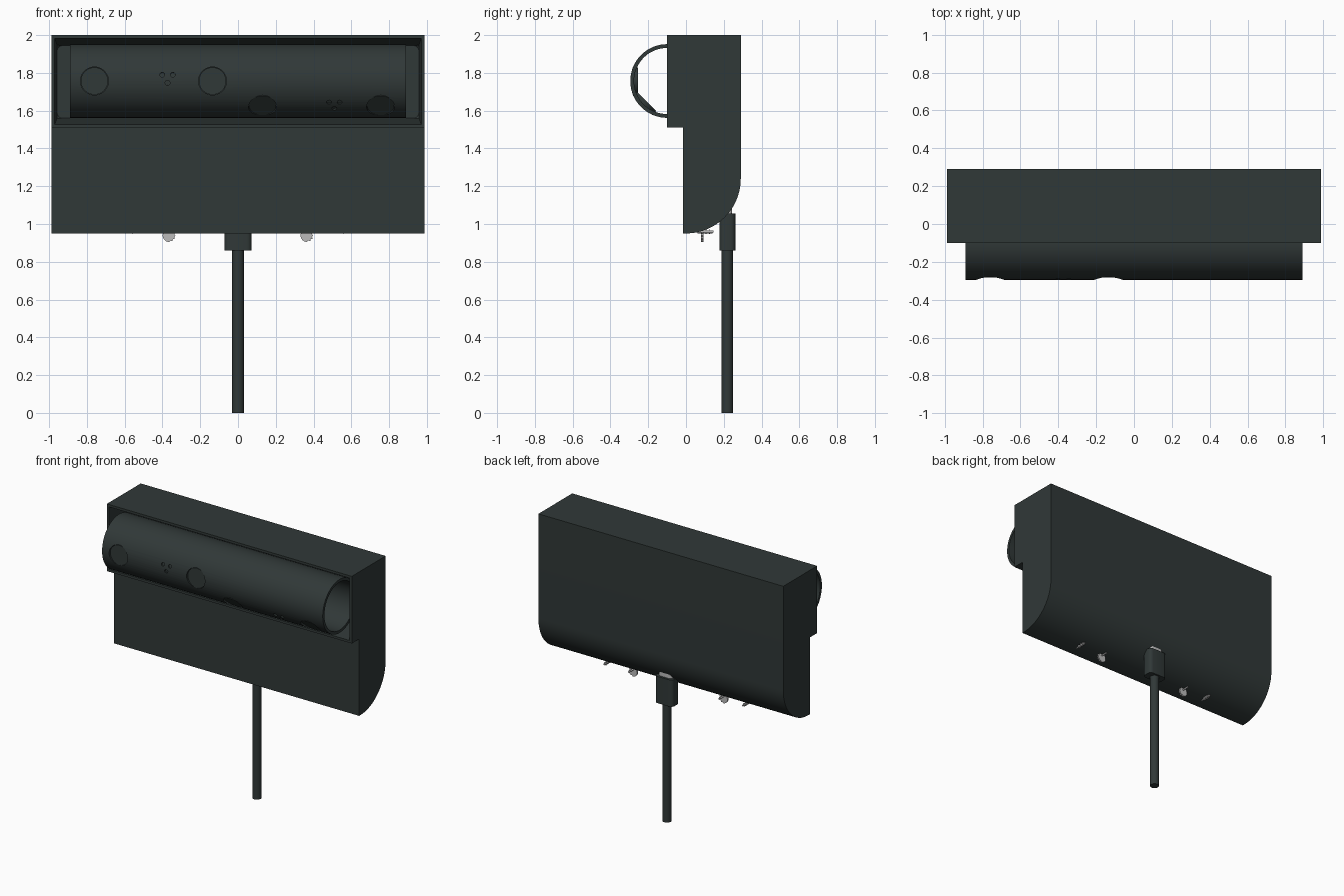
import bpy, bmesh, math
from mathutils import Vector, Matrix

cube = bpy.data.objects.get("Cube")
if cube:
    bpy.data.objects.remove(cube, do_unlink=True)


def material(name, rgb):
    m = bpy.data.materials.new(name)
    m.use_nodes = True
    m.diffuse_color = (*rgb, 1)
    bsdf = m.node_tree.nodes["Principled BSDF"]
    bsdf.inputs["Base Color"].default_value = (*rgb, 1)
    bsdf.inputs["Roughness"].default_value = 0.6
    return m


DARK = material("dark slate plastic", (0.03, 0.04, 0.039))
METAL = material("light grey metal", (0.5, 0.5, 0.5))
parts = []


def finish(bm, name, mat):
    bmesh.ops.recalc_face_normals(bm, faces=bm.faces[:])
    mesh = bpy.data.meshes.new(name)
    bm.to_mesh(mesh)
    bm.free()
    mesh.materials.append(mat)
    ob = bpy.data.objects.new(name, mesh)
    bpy.context.collection.objects.link(ob)
    parts.append(ob)
    return ob


def add_cylinder(bm, centre, axis, r, depth, seg=32):
    rot = Vector(axis).to_track_quat('Z', 'Y').to_matrix().to_4x4()
    bmesh.ops.create_cone(bm, cap_ends=True, segments=seg, radius1=r, radius2=r,
                          depth=depth, matrix=Matrix.Translation(centre) @ rot)


def rounded_post(name, size, centre, r, mat):
    """Box with its upright edges rounded."""
    bm = bmesh.new()
    bmesh.ops.create_cube(bm, size=1, matrix=Matrix.Translation(centre) @ Matrix.Diagonal((*size, 1)))
    upright = [e for e in bm.edges if abs(e.verts[0].co.z - e.verts[1].co.z) > 0.01]
    bmesh.ops.bevel(bm, geom=upright, offset=r, segments=4, profile=0.5, affect='EDGES')
    return finish(bm, name, mat)


# Housing: side profile with a rounded lower back, extruded across the width
W, R = 0.988, 0.29
profile = [(-0.1, 2), (0.29, 2)]
for i in range(17):
    a = math.pi / 2 * i / 16
    profile.append((R * math.cos(a), 1.24 - R * math.sin(a)))
profile += [(-0.015, 0.95), (-0.015, 1.51), (-0.1, 1.51)]
bm = bmesh.new()
side = bm.faces.new([bm.verts.new((-W, y, z)) for y, z in profile])
ext = bmesh.ops.extrude_face_region(bm, geom=[side])
bmesh.ops.translate(bm, vec=(2 * W, 0, 0), verts=[v for v in ext["geom"] if isinstance(v, bmesh.types.BMVert)])
bmesh.ops.recalc_face_normals(bm, faces=bm.faces[:])

# Tapered pocket with rounded floor corners in the upper front
front = next(f for f in bm.faces if f.normal.y < -0.9 and f.calc_center_median().z > 1.6)
bmesh.ops.inset_region(bm, faces=[front], thickness=0.025)
floor = bmesh.ops.extrude_discrete_faces(bm, faces=[front])["faces"][0]
for v in floor.verts:
    v.co = (math.copysign(0.958, v.co.x), 0.12, 1.945 if v.co.z > 1.75 else 1.56)
bmesh.ops.bevel(bm, geom=floor.verts[:], offset=0.03, segments=4, profile=0.5, affect='VERTICES')
finish(bm, "housing", DARK)

# Open sensor tube
AY, AZ, TR = -0.1, 1.757, 0.195
bm = bmesh.new()
ring = [bm.verts.new((x, AY, AZ + r)) for x, r in
        ((-0.89, TR), (0.89, TR), (0.89, TR - 0.02), (-0.89, TR - 0.02))]
edges = [bm.edges.new((ring[i], ring[(i + 1) % 4])) for i in range(4)]
bmesh.ops.spin(bm, geom=ring + edges, cent=(0, AY, AZ), axis=(1, 0, 0), angle=2 * math.pi, steps=72, use_merge=True)
bmesh.ops.remove_doubles(bm, verts=bm.verts[:], dist=0.0001)
tube = finish(bm, "sensor_tube", DARK)


def on_tube(x, angle, dist):
    d = Vector((0, -math.cos(angle), -math.sin(angle)))
    return Vector((x, AY, AZ)) + d * dist, d


# Lens openings and pinhole triplets: one pair facing ahead, one angled down
lenses = [(-0.76, 0), (-0.135, 0), (0.13, math.pi / 4), (0.755, math.pi / 4)]
bm = bmesh.new()
for x, a in lenses:
    p, d = on_tube(x, a, 0.2)
    add_cylinder(bm, p, d, 0.074, 0.12, 40)
for x, a in ((-0.373, 0), (0.51, math.pi / 4)):
    for dx, da in ((-0.028, -0.17), (0.028, -0.17), (0, 0.05)):
        p, d = on_tube(x + dx, a + da, 0.205)
        add_cylinder(bm, p, d, 0.013, 0.04, 16)
cutter = finish(bm, "tube_cutter", DARK)
cutter.hide_render = True
mod = tube.modifiers.new("openings", 'BOOLEAN')
mod.operation, mod.solver, mod.object = 'DIFFERENCE', 'EXACT', cutter
bpy.context.view_layer.update()
cut_mesh = bpy.data.meshes.new_from_object(tube.evaluated_get(bpy.context.evaluated_depsgraph_get()))
tube.modifiers.clear()
tube.data = cut_mesh
parts.remove(cutter)
bpy.data.objects.remove(cutter, do_unlink=True)

# Flat lens discs sunk in the openings
for i, (x, a) in enumerate(lenses):
    bm = bmesh.new()
    p, d = on_tube(x, a, 0.168)
    add_cylinder(bm, p, d, 0.072, 0.03, 40)
    finish(bm, f"lens_disc_{i + 1}", DARK)

# Cable with its sleeve and metal plug
CY = 0.219
bm = bmesh.new()
add_cylinder(bm, (0, CY, 0.44), (0, 0, 1), 0.031, 0.88)
finish(bm, "cable", DARK)
rounded_post("cable_sleeve", (0.144, 0.084, 0.195), (0, CY, 0.9575), 0.025, DARK)
rounded_post("plug", (0.11, 0.05, 0.12), (0, CY, 1.1), 0.02, METAL)

# Thumb wheels and thin screws under the rounded edge
for s, label in ((1, "left"), (-1, "right")):
    bm = bmesh.new()
    outline = []
    for i in range(24):
        a = 2 * math.pi * i / 24
        r = 0.028 if math.cos(a) > 0 and i % 2 else 0.034
        outline.append(bm.verts.new((s * 0.365 + r * math.cos(a), 0.08, 0.939 + r * math.sin(a))))
    ext = bmesh.ops.extrude_face_region(bm, geom=[bm.faces.new(outline)])
    bmesh.ops.translate(bm, vec=(0, 0.012, 0), verts=[v for v in ext["geom"] if isinstance(v, bmesh.types.BMVert)])
    finish(bm, f"{label}_wheel", METAL)

    bm = bmesh.new()
    add_cylinder(bm, (s * 0.56, 0.1, 0.96), (0, 1, 0), 0.006, 0.09, 12)
    for y in (0.085, 0.105, 0.125):
        add_cylinder(bm, (s * 0.56, y, 0.96), (0, 1, 0), 0.012, 0.006, 12)
    add_cylinder(bm, (s * 0.365, 0.1, 0.955), (0, 1, 0), 0.006, 0.08, 12)
    finish(bm, f"{label}_screws", METAL)

# Smooth curved surfaces, keep hard edges
bpy.ops.object.select_all(action='DESELECT')
for ob in parts:
    ob.select_set(True)
bpy.context.view_layer.objects.active = parts[0]
bpy.ops.object.shade_smooth_by_angle(angle=math.radians(35))
